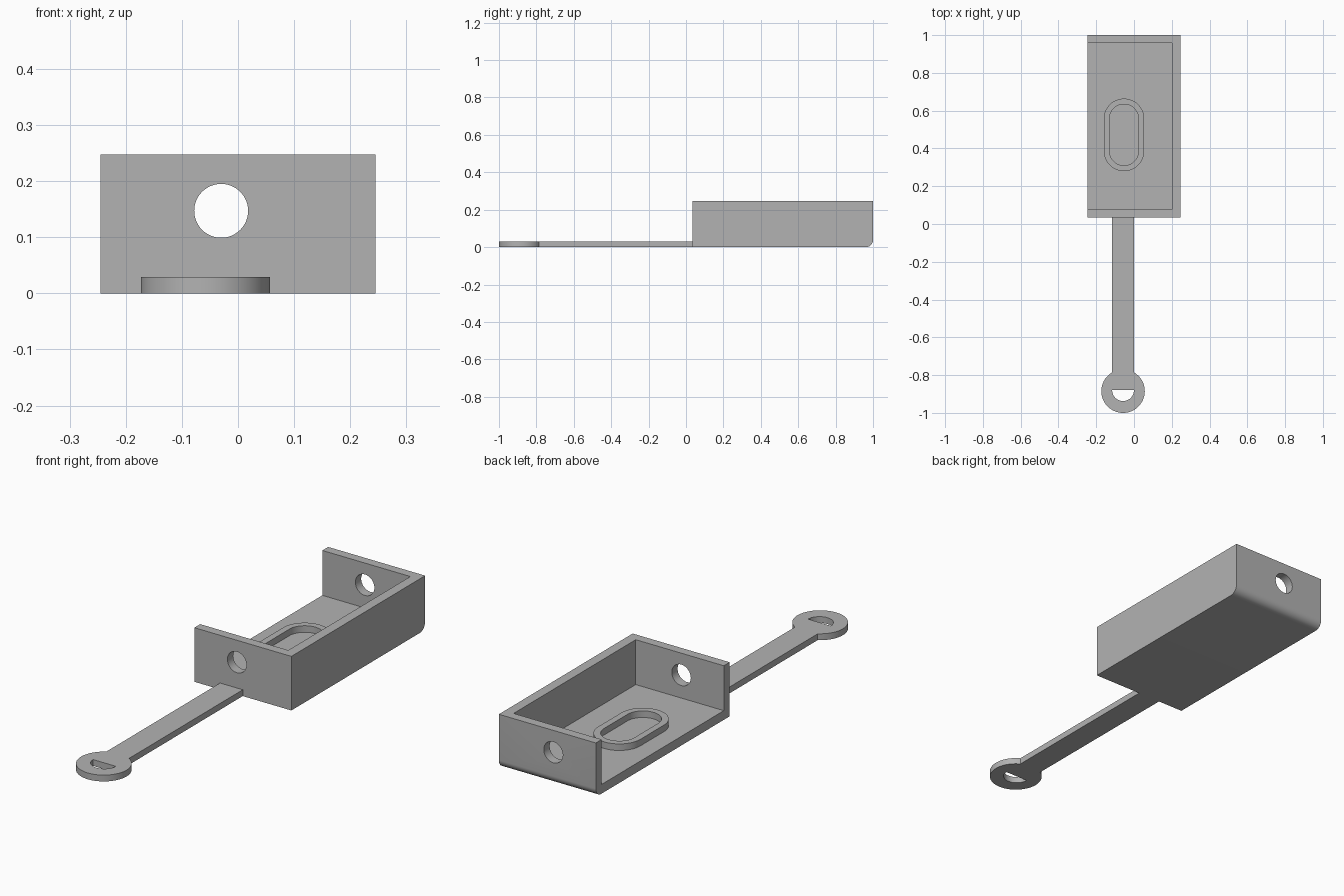
import bpy, bmesh, math
from mathutils import Vector

if "Cube" in bpy.data.objects:
    bpy.data.objects.remove(bpy.data.objects["Cube"], do_unlink=True)

GREY = (0.45, 0.45, 0.45, 1)
grey = bpy.data.materials.new("plain grey")
grey.use_nodes = True
grey.diffuse_color = GREY
grey.node_tree.nodes["Principled BSDF"].inputs["Base Color"].default_value = GREY


def activate(ob):
    bpy.ops.object.select_all(action='DESELECT')
    ob.select_set(True)
    bpy.context.view_layer.objects.active = ob


def finish(ob):
    ob.data.materials.clear()
    ob.data.materials.append(grey)
    activate(ob)
    bpy.ops.object.shade_smooth_by_angle(angle=math.radians(30))


def arc(cx, cy, r, start, end, steps=32):
    angles = [math.radians(start + (end - start) * i / steps) for i in range(steps + 1)]
    return [(cx + r * math.cos(a), cy + r * math.sin(a)) for a in angles]


def stadium(cx, cy, r, half):
    return arc(cx, cy + half, r, 0, 180) + arc(cx, cy - half, r, 180, 360)


def plate(name, outlines, bottom, thickness):
    """Flat plate from an outer outline and any hole outlines."""
    curve = bpy.data.curves.new(name, 'CURVE')
    curve.dimensions = '2D'
    curve.fill_mode = 'BOTH'
    curve.extrude = thickness / 2
    for outline in outlines:
        spline = curve.splines.new('POLY')
        spline.points.add(len(outline) - 1)
        for point, (x, y) in zip(spline.points, outline):
            point.co = (x, y, 0, 1)
        spline.use_cyclic_u = True
    ob = bpy.data.objects.new(name, curve)
    bpy.context.collection.objects.link(ob)
    ob.location.z = bottom + thickness / 2
    activate(ob)
    bpy.ops.object.convert(target='MESH')
    ob = bpy.context.object
    bm = bmesh.new()
    bm.from_mesh(ob.data)
    bmesh.ops.remove_doubles(bm, verts=bm.verts, dist=0.0001)
    bmesh.ops.recalc_face_normals(bm, faces=bm.faces)
    bm.to_mesh(ob.data)
    bm.free()
    finish(ob)
    return ob


def box(name, low, high):
    low, high = Vector(low), Vector(high)
    bpy.ops.mesh.primitive_cube_add(size=1, location=(low + high) / 2)
    ob = bpy.context.object
    ob.name = name
    ob.scale = high - low
    bpy.ops.object.transform_apply(location=True, rotation=True, scale=True)
    return ob


def cut(ob, cutter):
    activate(ob)
    mod = ob.modifiers.new("cut", 'BOOLEAN')
    mod.operation = 'DIFFERENCE'
    mod.solver = 'EXACT'
    mod.object = cutter
    bpy.ops.object.modifier_apply(modifier=mod.name)
    bpy.data.objects.remove(cutter, do_unlink=True)


# Tray with a rounded lower back edge
SIDE, FRONT, BACK, TOP, WALL = 0.245, 0.035, 1.0, 0.247, 0.042
tray = box("tray", (-SIDE, FRONT, 0), (SIDE, BACK, TOP))
bm = bmesh.new()
bm.from_mesh(tray.data)
edge = [e for e in bm.edges if all(v.co.z < 0.01 and v.co.y > 0.9 for v in e.verts)]
bmesh.ops.bevel(bm, geom=edge, offset=0.038, segments=10, profile=0.5, affect='EDGES')
bm.to_mesh(tray.data)
bm.free()

# Hollow, open at the top and on one side
cut(tray, box("hollow_cutter", (-SIDE - 0.1, FRONT + WALL, WALL),
              (SIDE - WALL - 0.003, BACK - WALL, TOP + 0.1)))

# Round hole through both end walls
bpy.ops.mesh.primitive_cylinder_add(vertices=64, radius=0.048, depth=2,
                                    location=(-0.03, 0.5, 0.147),
                                    rotation=(math.pi / 2, 0, 0))
cut(tray, bpy.context.object)
finish(tray)

# Raised oval rim on the tray floor
plate("oval_rim", [stadium(-0.053, 0.472, 0.107, 0.085),
                   stadium(-0.053, 0.472, 0.077, 0.085)], WALL, 0.03)

# Strap ending in a round eye with a half-moon hole
X, Y, R = -0.058, -0.885, 0.115
outline = arc(X, Y, R, 120, 420, 64) + [(X + R / 2, FRONT), (X - R / 2, FRONT)]
plate("strap_with_eye", [outline, arc(X, Y + 0.005, R / 2, 180, 360)], 0, 0.029)
